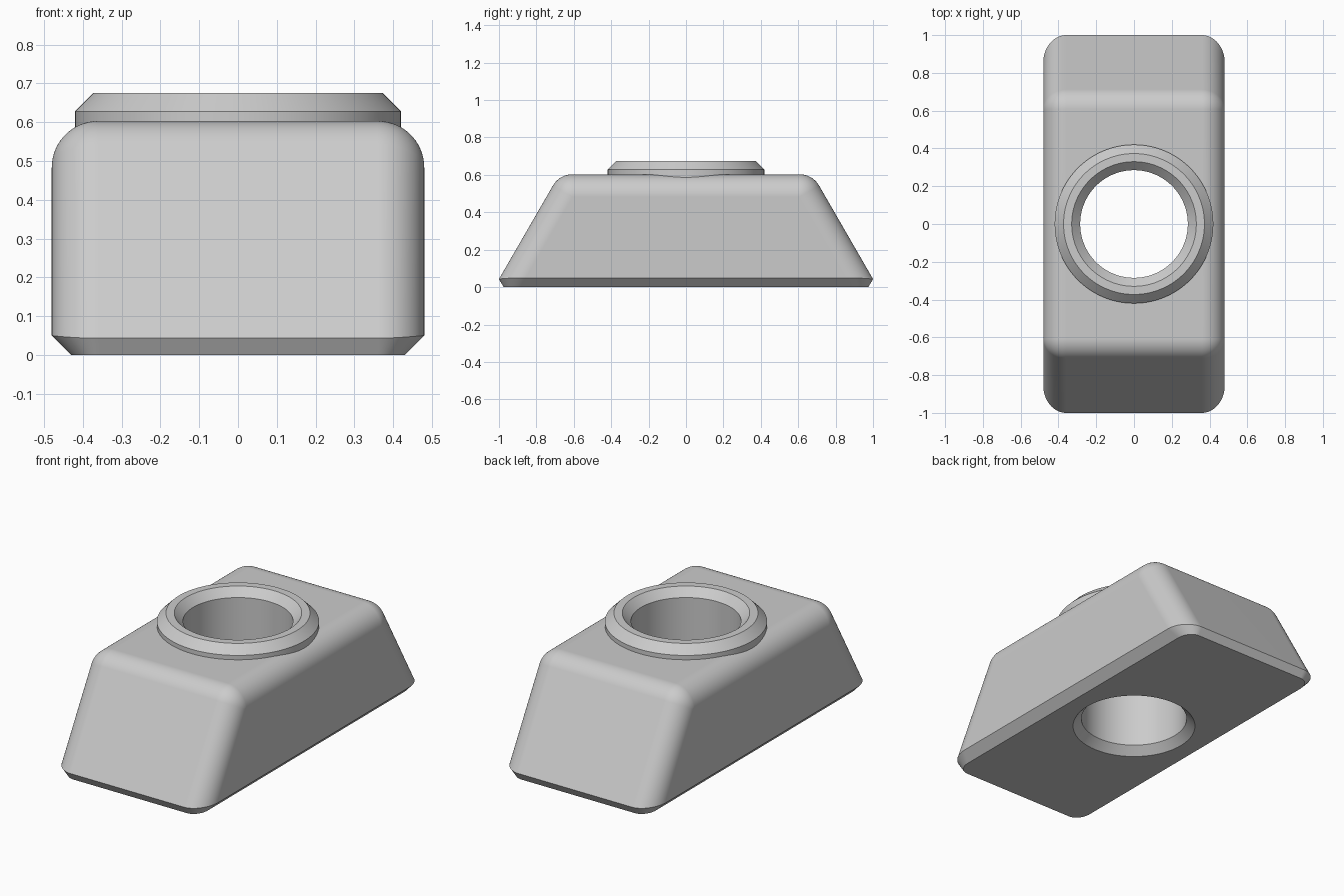
import bpy, bmesh, math
from mathutils import Matrix

cube = bpy.data.objects.get("Cube")
if cube:
    bpy.data.objects.remove(cube, do_unlink=True)

HEIGHT, HALF_WIDTH, FOOT = 0.603, 0.48, 1.025   # sharp-edged wedge size
FILLET, CHAMFER = 0.12, 0.05
SLOPE = math.radians(60)

grey = bpy.data.materials.new("plain_grey")
grey.use_nodes = True
colour = (0.6, 0.6, 0.6, 1)
grey.diffuse_color = colour
grey.node_tree.nodes["Principled BSDF"].inputs["Base Color"].default_value = colour


def make_object(name, bm):
    bmesh.ops.recalc_face_normals(bm, faces=bm.faces)
    mesh = bpy.data.meshes.new(name)
    bm.to_mesh(mesh)
    bm.free()
    mesh.materials.append(grey)
    obj = bpy.data.objects.new(name, mesh)
    bpy.context.collection.objects.link(obj)
    return obj


def turned_solid(name, profile, steps=96):
    """Closed solid of revolution from (radius, height) points, bottom to top."""
    bm = bmesh.new()
    rings = [[bm.verts.new((r * math.cos(a), r * math.sin(a), z))
              for a in (math.tau * i / steps for i in range(steps))]
             for r, z in profile]
    for low, high in zip(rings, rings[1:]):
        for i in range(steps):
            j = (i + 1) % steps
            bm.faces.new((low[i], low[j], high[j], high[i]))
    bm.faces.new(rings[0][::-1])
    bm.faces.new(rings[-1])
    return make_object(name, bm)


def combine(target, other, operation):
    mod = target.modifiers.new(operation.title(), 'BOOLEAN')
    mod.operation, mod.object, mod.solver = operation, other, 'EXACT'
    bpy.context.view_layer.objects.active = target
    bpy.ops.object.modifier_apply(modifier=mod.name)
    bpy.data.objects.remove(other, do_unlink=True)


# Wedge body: hull around eight spheres gives the rounded edges
bm = bmesh.new()
for z in (HEIGHT - FILLET, -0.4):
    y = FOOT - z / math.tan(SLOPE) - FILLET / math.sin(SLOPE)
    for sx in (-1, 1):
        for sy in (-1, 1):
            place = (Matrix.Translation((sx * (HALF_WIDTH - FILLET), sy * y, z))
                     @ Matrix.Rotation(math.pi / 2, 4, 'Y'))
            bmesh.ops.create_uvsphere(bm, u_segments=72, v_segments=36,
                                      radius=FILLET, matrix=place)
hull = bmesh.ops.convex_hull(bm, input=bm.verts)
inside = {v for v in hull["geom_interior"] + hull["geom_unused"]
          if isinstance(v, bmesh.types.BMVert)}
bmesh.ops.delete(bm, geom=list(inside), context='VERTS')
old = [f for f in hull["geom_holes"] if f.is_valid and isinstance(f, bmesh.types.BMFace)]
bmesh.ops.delete(bm, geom=old, context='FACES')
bmesh.ops.dissolve_limit(bm, angle_limit=math.radians(0.3), verts=bm.verts, edges=bm.edges)

# Flat base with a chamfered rim
bmesh.ops.bisect_plane(bm, geom=bm.verts[:] + bm.edges[:] + bm.faces[:], dist=1e-5,
                       plane_co=(0, 0, 0), plane_no=(0, 0, 1), clear_inner=True)
rim = [e for e in bm.edges if all(abs(v.co.z) < 1e-4 for v in e.verts)]
bmesh.ops.contextual_create(bm, geom=rim)
rim = [e for e in bm.edges if all(abs(v.co.z) < 1e-4 for v in e.verts)]
bmesh.ops.bevel(bm, geom=rim, offset=CHAMFER, segments=1, affect='EDGES')
body = make_object("wedge_body", bm)

# Raised collar and chamfered through bore
collar = turned_solid("collar", [(0.42, 0.4), (0.42, 0.628), (0.373, 0.675)])
combine(body, collar, 'UNION')
bore = turned_solid("bore_cutter", [(0.38, -0.05), (0.285, 0.045), (0.285, 0.63), (0.38, 0.725)])
combine(body, bore, 'DIFFERENCE')

# Smooth fillets with crisp chamfers and clean flats
bpy.ops.object.select_all(action='DESELECT')
body.select_set(True)
bpy.context.view_layer.objects.active = body
bpy.ops.object.shade_smooth_by_angle(angle=math.radians(25))
weighted = body.modifiers.new("Clean Normals", 'WEIGHTED_NORMAL')
weighted.keep_sharp = True
